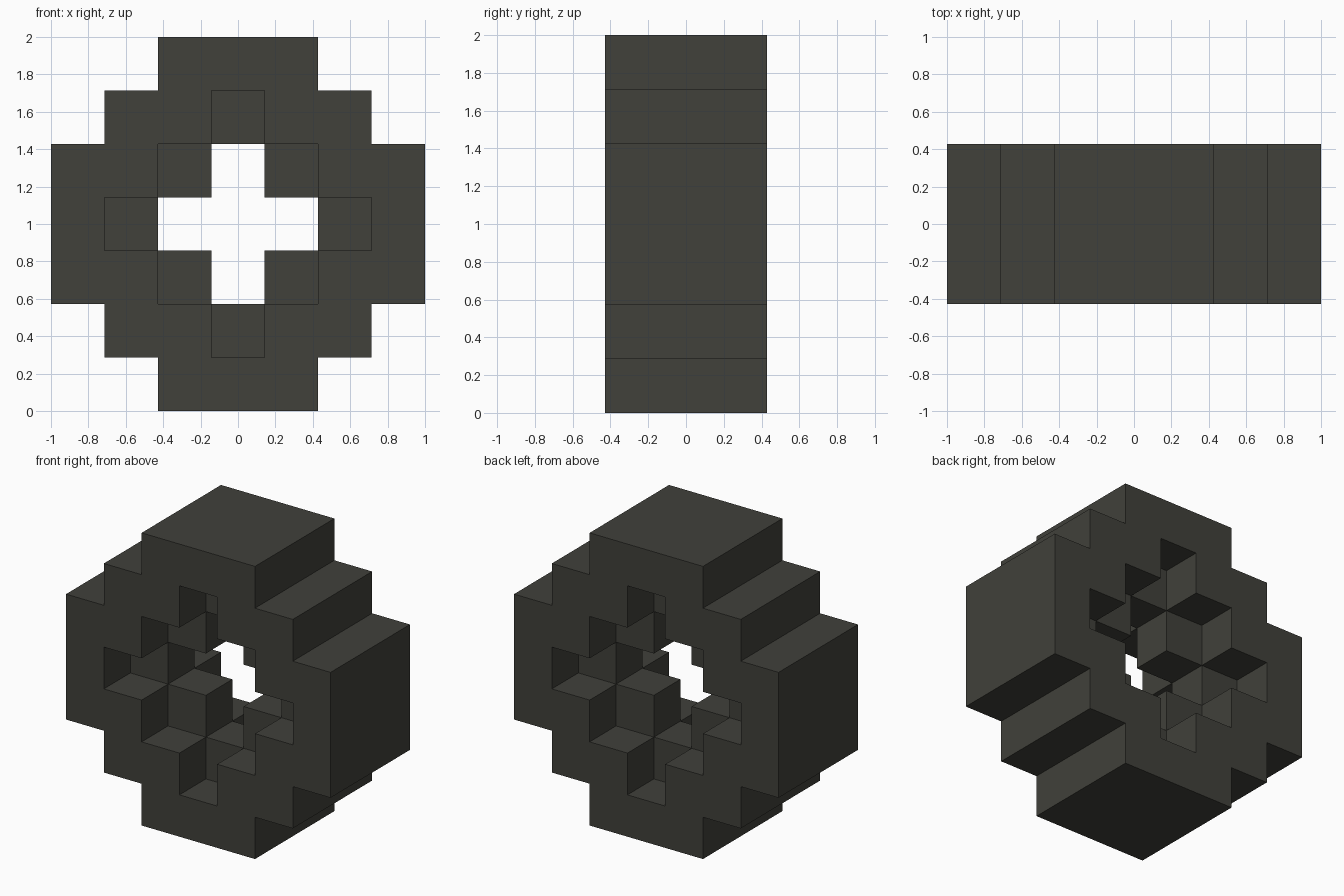
import bpy, bmesh
from mathutils import Vector

cube = bpy.data.objects.get("Cube")
if cube:
    bpy.data.objects.remove(cube, do_unlink=True)

U = 2 / 7  # edge of one cubic cell

mat = bpy.data.materials.new("dark_olive_grey")
colour = (0.052, 0.052, 0.043, 1)
mat.diffuse_color = colour
mat.use_nodes = True
mat.node_tree.nodes["Principled BSDF"].inputs["Base Color"].default_value = colour


def solid(i, j, k):
    """Stepped diamond ring: the opening is one step narrower in the middle layer."""
    d = abs(i) + abs(k)
    inner = 1 if j == 0 else 2
    return max(abs(i), abs(k)) <= 3 and abs(j) <= 1 and inner < d <= 4


# Outer faces of every filled cell
bm = bmesh.new()
cells = [(i, j, k) for i in range(-3, 4) for j in range(-1, 2)
         for k in range(-3, 4) if solid(i, j, k)]
for cell in cells:
    for axis in range(3):
        for sign in (-1, 1):
            n = Vector((0, 0, 0))
            n[axis] = sign
            if solid(*(int(c + s) for c, s in zip(cell, n))):
                continue
            u = Vector((0, 0, 0))
            u[(axis + 1) % 3] = 0.5
            v = n.cross(u)
            mid = Vector(cell) + n / 2
            corners = [mid + u + v, mid - u + v, mid - u - v, mid + u - v]
            bm.faces.new([bm.verts.new(c * U + Vector((0, 0, 1))) for c in corners])

bmesh.ops.remove_doubles(bm, verts=bm.verts, dist=0.001)
bmesh.ops.recalc_face_normals(bm, faces=bm.faces)

mesh = bpy.data.meshes.new("stepped_ring_block")
bm.to_mesh(mesh)
bm.free()
mesh.materials.append(mat)
bpy.context.collection.objects.link(bpy.data.objects.new("stepped_ring_block", mesh))
